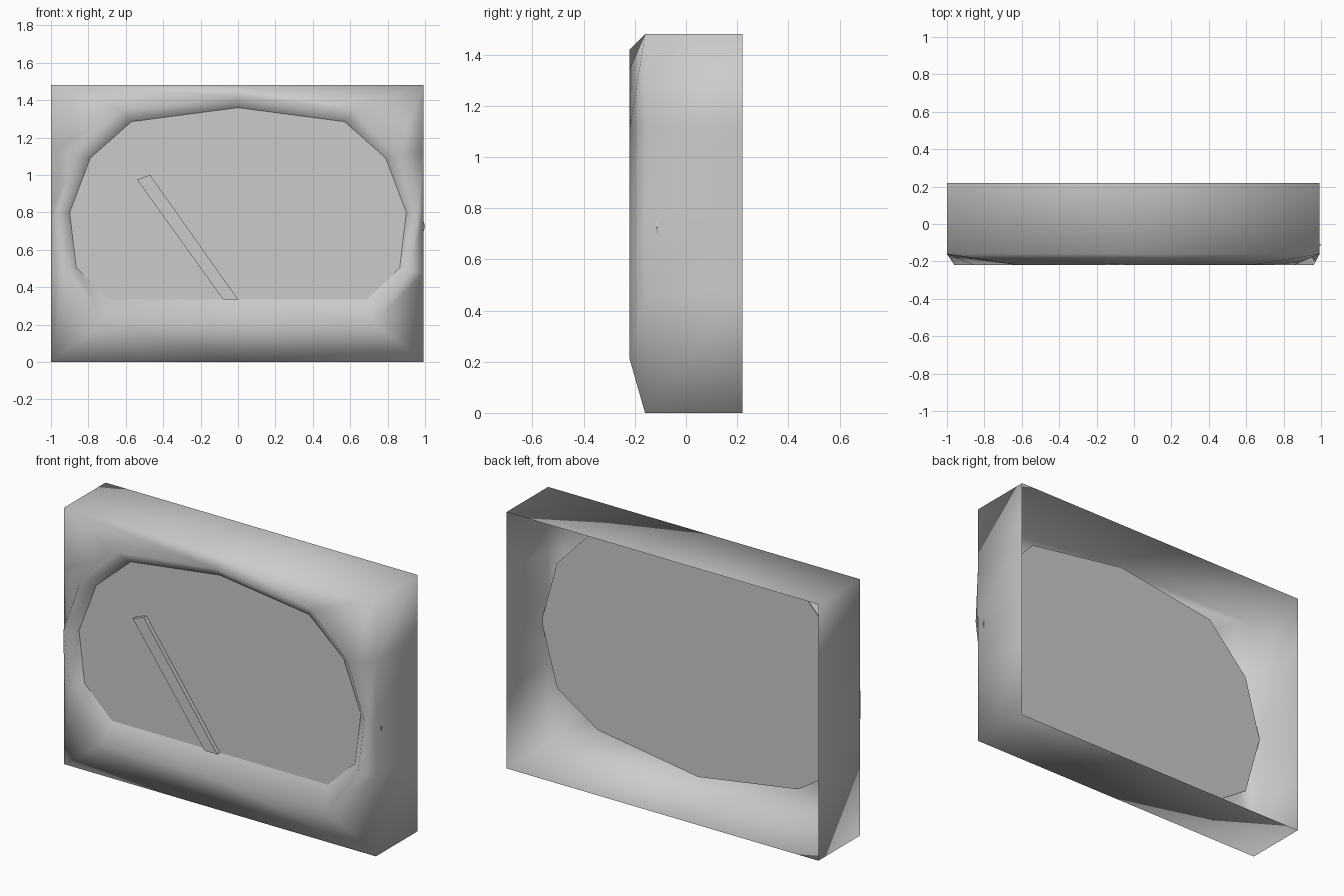
import bpy
import bmesh
from mathutils import Vector

cube = bpy.data.objects.get("Cube")
if cube:
    bpy.data.objects.remove(cube, do_unlink=True)

grey = bpy.data.materials.new("plain grey")
grey.use_nodes = True
grey.diffuse_color = (0.6, 0.6, 0.6, 1)
grey.node_tree.nodes["Principled BSDF"].inputs["Base Color"].default_value = (0.6, 0.6, 0.6, 1)

LEFT, RIGHT, TOP = 0.993, -1.0, 1.48


def ring(half):
    """Mirror a half outline (top to bottom) into a closed loop."""
    return half + [(-x, z) for x, z in half[-2:0:-1]]


def loft(name, loops, cap_ends=False, smooth=False):
    """Bridge outlines given as (y, points) into one surface."""
    bm = bmesh.new()
    rows = [[bm.verts.new((x, y, z)) for x, z in pts] for y, pts in loops]
    for a, b in zip(rows, rows[1:]):
        for i in range(len(a)):
            j = (i + 1) % len(a)
            bm.faces.new((a[i], a[j], b[j], b[i]))
    if cap_ends:
        bm.faces.new(rows[0])
        bm.faces.new(rows[-1])
    bmesh.ops.recalc_face_normals(bm, faces=bm.faces)
    mesh = bpy.data.meshes.new(name)
    bm.to_mesh(mesh)
    bm.free()
    mesh.materials.append(grey)
    mesh.polygons.foreach_set("use_smooth", [smooth] * len(mesh.polygons))
    obj = bpy.data.objects.new(name, mesh)
    bpy.context.collection.objects.link(obj)
    return obj


# Outlines from top centre round to bottom centre
case = ring([(1, TOP), (1, TOP), (1, 1.12), (1, 0.8), (1, 0.47), (1, 0), (1, 0)])
case = [(LEFT if x > 0 else RIGHT, z) for x, z in case]
case[0], case[6] = (0, TOP), (0, 0)
lip = ring([(0, 1.42), (0.62, 1.345), (0.855, 1.11), (0.96, 0.8),
            (0.92, 0.49), (0.72, 0.21), (0, 0.21)])
opening = ring([(0, 1.36), (0.57, 1.285), (0.79, 1.09), (0.9, 0.8),
                (0.865, 0.505), (0.69, 0.335), (0, 0.335)])
plate = ring([(0, 1.455), (0.64, 1.36), (0.9, 1.085), (1, 0.725),
              (0.9, 0.36), (0.64, 0.19), (0, 0.09)])

# Open-backed case with a raised lip that folds in to the dial
loft("case", [(0.22, case), (-0.16, case), (-0.22, lip), (-0.165, opening)], smooth=True)

# Dial face and its larger backing plate
loft("dial", [(-0.165, opening), (-0.155, opening)], cap_ends=True)
loft("backing_plate", [(-0.115, plate), (-0.11, plate)], cap_ends=True)

# Slanted needle, standing just proud of the dial
needle = [(-0.54, 0.975), (-0.47, 1.0), (0, 0.335), (-0.08, 0.335)]
loft("needle", [(-0.19, needle), (-0.165, needle)], cap_ends=True)
